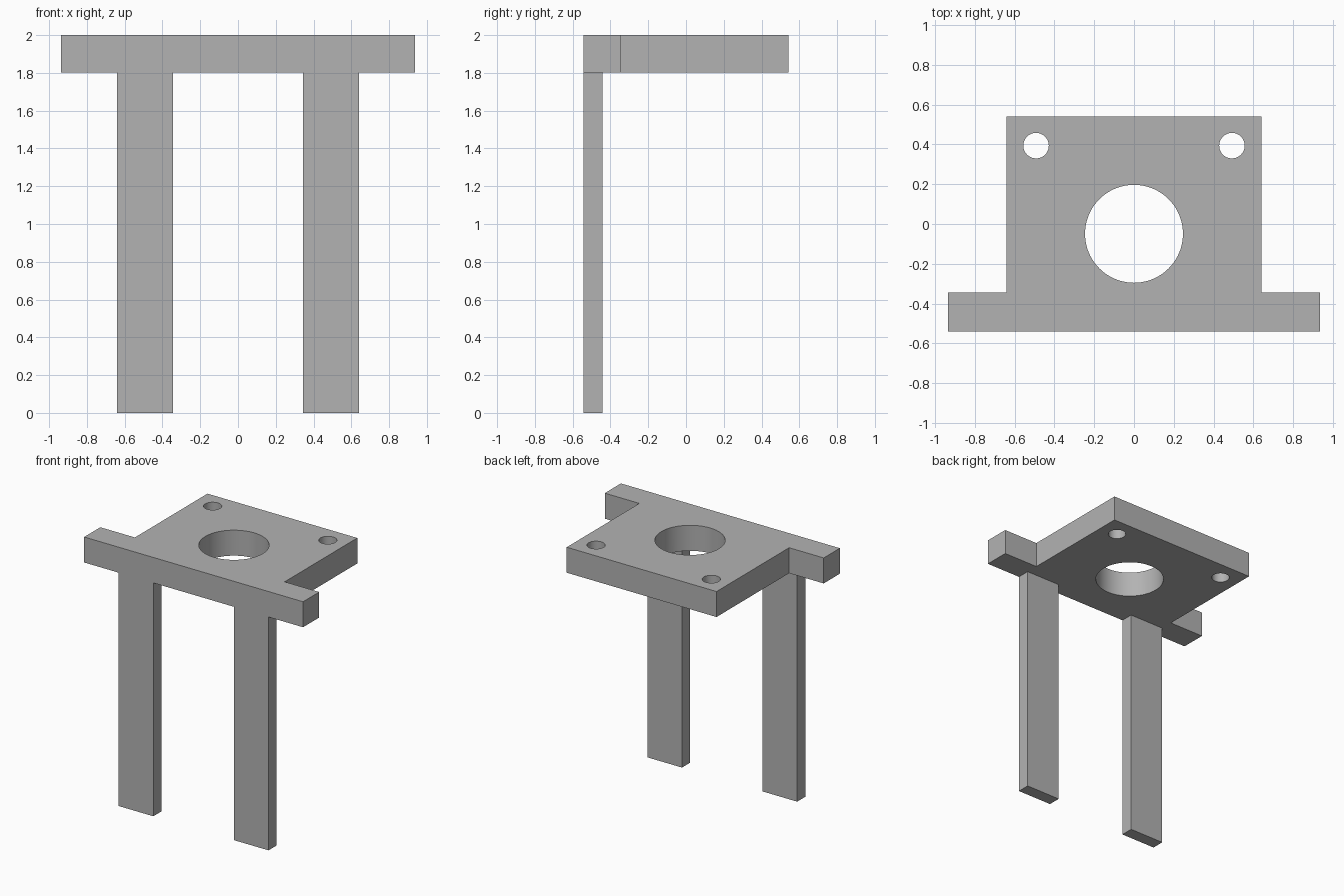
import bpy, bmesh, math
from mathutils import Matrix

if "Cube" in bpy.data.objects:
    bpy.data.objects.remove(bpy.data.objects["Cube"], do_unlink=True)

U = 0.0985                 # design module
TOP, UNDER = 2.0, 2.0 - 2 * U
FRONT = -5.5 * U
HOLE_R = 0.65 * U

grey = bpy.data.materials.new("satin grey")
grey.use_nodes = True
grey.diffuse_color = (0.45, 0.45, 0.45, 1)
grey.node_tree.nodes["Principled BSDF"].inputs["Base Color"].default_value = (0.45, 0.45, 0.45, 1)


def prism(name, outline, start, depth, upright=False):
    """Extrude an outline: along +z, or along +y when upright (outline is x, z)."""
    bm = bmesh.new()
    face = bm.faces.new([bm.verts.new((a, b, 0)) for a, b in outline])
    ext = bmesh.ops.extrude_face_region(bm, geom=[face])["geom"]
    bmesh.ops.translate(bm, vec=(0, 0, depth),
                        verts=[v for v in ext if isinstance(v, bmesh.types.BMVert)])
    if upright:
        bm.transform(Matrix(((1, 0, 0, 0), (0, 0, 1, start), (0, 1, 0, 0), (0, 0, 0, 1))))
    else:
        bm.transform(Matrix.Translation((0, 0, start)))
    bmesh.ops.recalc_face_normals(bm, faces=bm.faces)
    mesh = bpy.data.meshes.new(name)
    bm.to_mesh(mesh)
    bm.free()
    mesh.materials.append(grey)
    obj = bpy.data.objects.new(name, mesh)
    bpy.context.collection.objects.link(obj)
    return obj


def slot(x, low, high, r, n=24):
    """Rounded outline; a circle when low equals high."""
    pts = []
    for centre, first in ((high, 0), (low, math.pi)):
        last = n + 1 if high > low else n
        pts += [(x + r * math.cos(first + math.pi * i / n),
                 centre + r * math.sin(first + math.pi * i / n)) for i in range(last)]
    return pts


def combine(target, tool, operation):
    """Boolean the tool into the target, then discard the tool."""
    bpy.context.view_layer.objects.active = target
    mod = target.modifiers.new("boolean", "BOOLEAN")
    mod.operation, mod.solver, mod.object = operation, "EXACT", tool
    bpy.ops.object.modifier_apply(modifier=mod.name)
    bpy.data.objects.remove(tool, do_unlink=True)


# Top plate with an ear on each side of the front edge
half = [(9.5, -5.5), (9.5, -3.5), (6.5, -3.5), (6.5, 5.5)]
outline = half + [(-x, y) for x, y in reversed(half)]
bracket = prism("mounting_bracket", [(x * U, y * U) for x, y in outline], UNDER, TOP - UNDER)

# Legs, let into the plate so that they join as one solid
for s in (-1, 1):
    a, b = s * 3.5 * U, s * 6.5 * U
    leg = prism("leg", [(a, 0), (b, 0), (b, UNDER + U), (a, UNDER + U)], FRONT, U, True)
    combine(bracket, leg, "UNION")

# Central bore
combine(bracket, prism("bore_cutter", slot(0, -U / 2, -U / 2, 2.5 * U, 40), 1.7, 0.5), "DIFFERENCE")

# Paired holes: rear plate holes, ear holes and long leg slots
for s in (-1, 1):
    combine(bracket, prism("plate_hole_cutter", slot(s * 5 * U, 4 * U, 4 * U, HOLE_R),
                           1.7, 0.5), "DIFFERENCE")
    combine(bracket, prism("ear_hole_cutter", slot(s * 8 * U, TOP - U, TOP - U, HOLE_R),
                           FRONT - 0.1, 0.4, True), "DIFFERENCE")
    combine(bracket, prism("leg_slot_cutter", slot(s * 5 * U, 0.117, 1.703, HOLE_R),
                           FRONT - 0.1, 0.4, True), "DIFFERENCE")

# Smooth bores, crisp edges
bpy.ops.object.select_all(action="DESELECT")
bracket.select_set(True)
bpy.context.view_layer.objects.active = bracket
bpy.ops.object.shade_smooth_by_angle(angle=math.radians(30))
